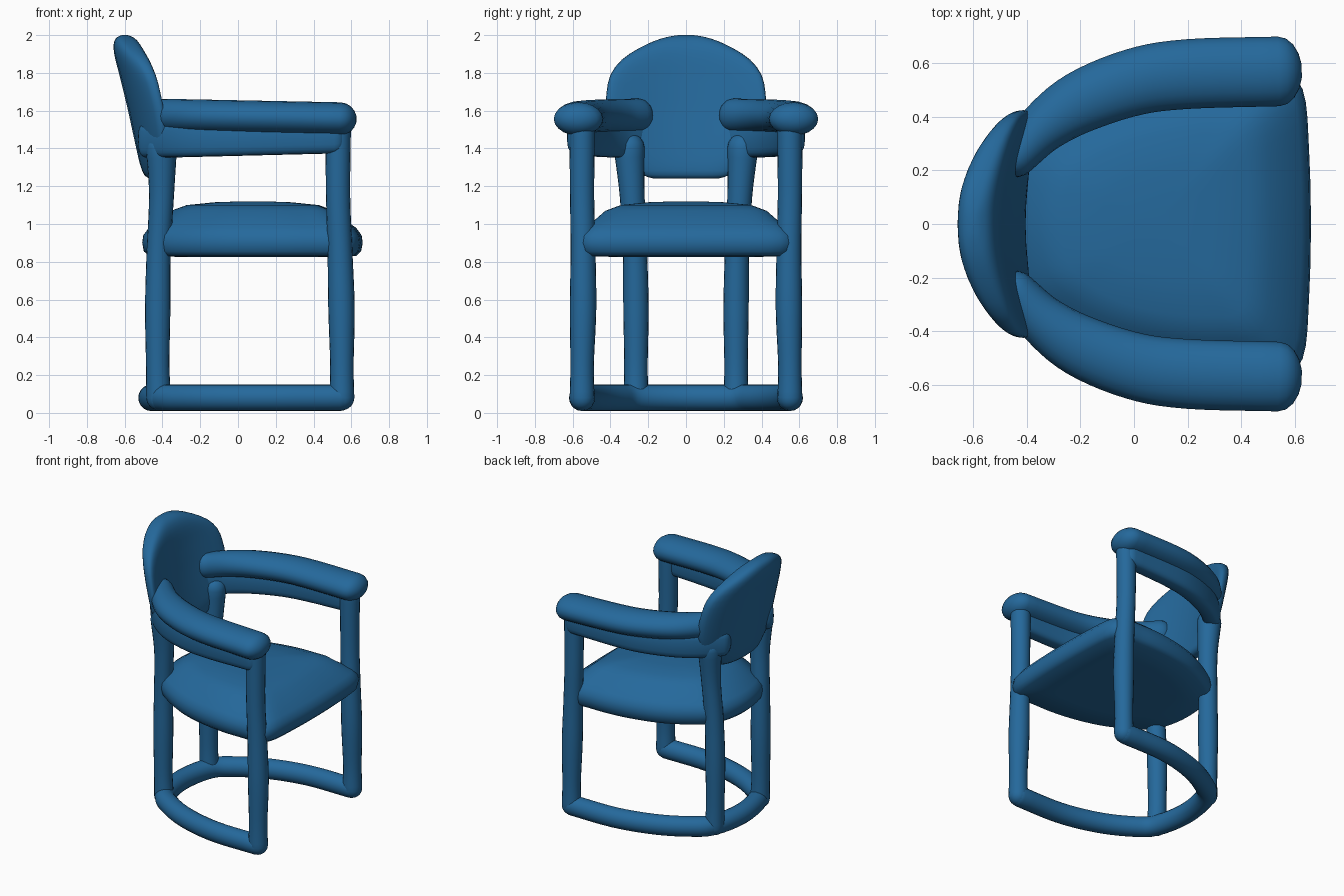
import bpy, bmesh, math
from mathutils import Vector

cube = bpy.data.objects.get("Cube")
if cube:
    bpy.data.objects.remove(cube, do_unlink=True)

blue = bpy.data.materials.new("chair_blue")
blue.use_nodes = True
COLOR = (0.018, 0.14, 0.33, 1)
blue.diffuse_color = COLOR
blue.node_tree.nodes["Principled BSDF"].inputs["Base Color"].default_value = COLOR


def loft(name, rings):
    """Skin a stack of equal-length rings and close both ends."""
    bm = bmesh.new()
    loops = [[bm.verts.new(p) for p in ring] for ring in rings]
    n = len(loops[0])
    for a, b in zip(loops, loops[1:]):
        for i in range(n):
            j = (i + 1) % n
            bm.faces.new((a[i], a[j], b[j], b[i]))
    bm.faces.new(loops[0])
    bm.faces.new(loops[-1])
    bmesh.ops.recalc_face_normals(bm, faces=bm.faces)
    mesh = bpy.data.meshes.new(name)
    bm.to_mesh(mesh)
    bm.free()
    mesh.materials.append(blue)
    mesh.shade_smooth()
    obj = bpy.data.objects.new(name, mesh)
    bpy.context.collection.objects.link(obj)
    return obj


def smooth_path(points, steps=5, closed=False):
    """Catmull-Rom through tuples of any length."""
    pts = [Vector(p) for p in points]
    if closed:
        ext = [pts[-1]] + pts + pts[:2]
    else:
        ext = [pts[0] * 2 - pts[1]] + pts + [pts[-1] * 2 - pts[-2]]
    out = []
    for a, b, c, d in zip(ext, ext[1:], ext[2:], ext[3:]):
        for k in range(steps):
            t = k / steps
            out.append((b * 2 + (c - a) * t + (a * 2 - b * 5 + c * 4 - d) * t ** 2
                        + (b * 3 - a - c * 3 + d) * t ** 3) / 2)
    return out if closed else out + [pts[-1]]


def section(width, height, power=1.0, sides=20):
    """Ellipse, or a rounded box when power is below one."""
    out = []
    for i in range(sides):
        a = math.tau * i / sides
        c, s = math.cos(a), math.sin(a)
        out.append((math.copysign(abs(c) ** power, c) * width,
                    math.copysign(abs(s) ** power, s) * height))
    return out


def sweep(name, points, ref=(0, 0, 1), power=1.0):
    """Sweep through (x, y, z, half width, half height) with round ends."""
    path = smooth_path(points)
    spots = [Vector(p[:3]) for p in path]
    last = len(path) - 1
    rings = []

    def ring(i, push=0.0, scale=1.0):
        t = (spots[min(i + 1, last)] - spots[max(i - 1, 0)]).normalized()
        side = Vector(ref).cross(t).normalized()
        up = t.cross(side)
        w, h = path[i][3] * scale, path[i][4] * scale
        centre = spots[i] + t * push * min(path[i][3], path[i][4])
        rings.append([centre + side * u + up * v for u, v in section(w, h, power)])

    angles = [math.radians(a) for a in (20, 40, 60, 78)]
    for a in reversed(angles):
        ring(0, -math.sin(a), math.cos(a))
    for i in range(last + 1):
        ring(i)
    for a in angles:
        ring(last, math.sin(a), math.cos(a))
    return loft(name, rings)


def mirrored(half):
    """Continue a path that ends on the centre line onto the other side."""
    return half + [(p[0], -p[1], *p[2:]) for p in reversed(half[:-1])]


# Base rail: one horseshoe tube
rail = [(0.54, 0.55), (0.2, 0.545), (-0.08, 0.48), (-0.29, 0.375), (-0.41, 0.26), (-0.46, 0)]
sweep("base_rail", mirrored([(x, y, 0.08, 0.068, 0.07) for x, y in rail]))

# Seat: domed cushion lofted from one outline
outline = [(0.655, 0.25), (0.61, 0.54), (0.4, 0.575), (0.15, 0.56), (-0.1, 0.5),
           (-0.3, 0.4), (-0.44, 0.28), (-0.5, 0.1)]
outline = outline + [(x, -y) for x, y in reversed(outline)]
plan = smooth_path(outline, closed=True)
levels = [(0.6, 0.825), (0.94, 0.83), (0.985, 0.855), (1, 0.9), (0.99, 0.94), (0.94, 0.98),
          (0.84, 1.02), (0.74, 1.07), (0.6, 1.1), (0.35, 1.115), (0.1, 1.12)]
loft("seat", [[(0.08 + (p.x - 0.08) * s, p.y * s, z) for p in plan] for s, z in levels])

# Legs, arms and arm aprons on both sides
arm = [(0.54, 0.57, 0.13), (0.2, 0.56, 0.13), (0, 0.53, 0.125),
       (-0.2, 0.455, 0.115), (-0.34, 0.36, 0.095), (-0.44, 0.25, 0.075)]
for side, s in (("near", -1), ("far", 1)):
    sweep(f"front_leg_{side}", [(x, y * s, z, r, r) for x, y, z, r in (
        (0.55, 0.55, 0.08, 0.066), (0.55, 0.55, 0.25, 0.062), (0.548, 0.545, 0.55, 0.07),
        (0.54, 0.545, 0.85, 0.066), (0.53, 0.55, 1.15, 0.064), (0.53, 0.55, 1.54, 0.068))],
        ref=(0, 1, 0))
    sweep(f"rear_leg_{side}", [(x, y * s, z, r, r) for x, y, z, r in (
        (-0.42, 0.265, 0.08, 0.066), (-0.425, 0.265, 0.25, 0.062), (-0.425, 0.265, 0.55, 0.067),
        (-0.42, 0.27, 0.85, 0.064), (-0.405, 0.285, 1.15, 0.066), (-0.405, 0.3, 1.4, 0.082))],
        ref=(0, 1, 0))
    sweep(f"arm_{side}", [(x, y * s, 1.567 - 0.02 * x, w, 0.088) for x, y, w in arm])
    sweep(f"arm_apron_{side}", [(x - 0.03, y * s, 1.455 + 0.025 * x, 0.06, 0.095)
                                for x, y, w in arm], power=0.6)

# Backrest: curved, leaning panel with a domed top
profile = [(1.24, 0.17, 0.02), (1.26, 0.23, 0.045), (1.31, 0.28, 0.055), (1.37, 0.36, 0.058),
           (1.48, 0.41, 0.06), (1.6, 0.425, 0.062), (1.7, 0.42, 0.066), (1.79, 0.4, 0.07),
           (1.87, 0.34, 0.075), (1.93, 0.25, 0.073), (1.97, 0.165, 0.06), (1.99, 0.1, 0.04),
           (2.0, 0.04, 0.015)]
rings = []
for z, width, thick in smooth_path(profile, steps=2):
    lean = -0.45 - 0.2 * (z - 1.25)
    rings.append([(lean + 0.6 * y * y + x, y, z)
                  for y, x in section(width, thick, 0.7, 40)])
loft("backrest", rings)
